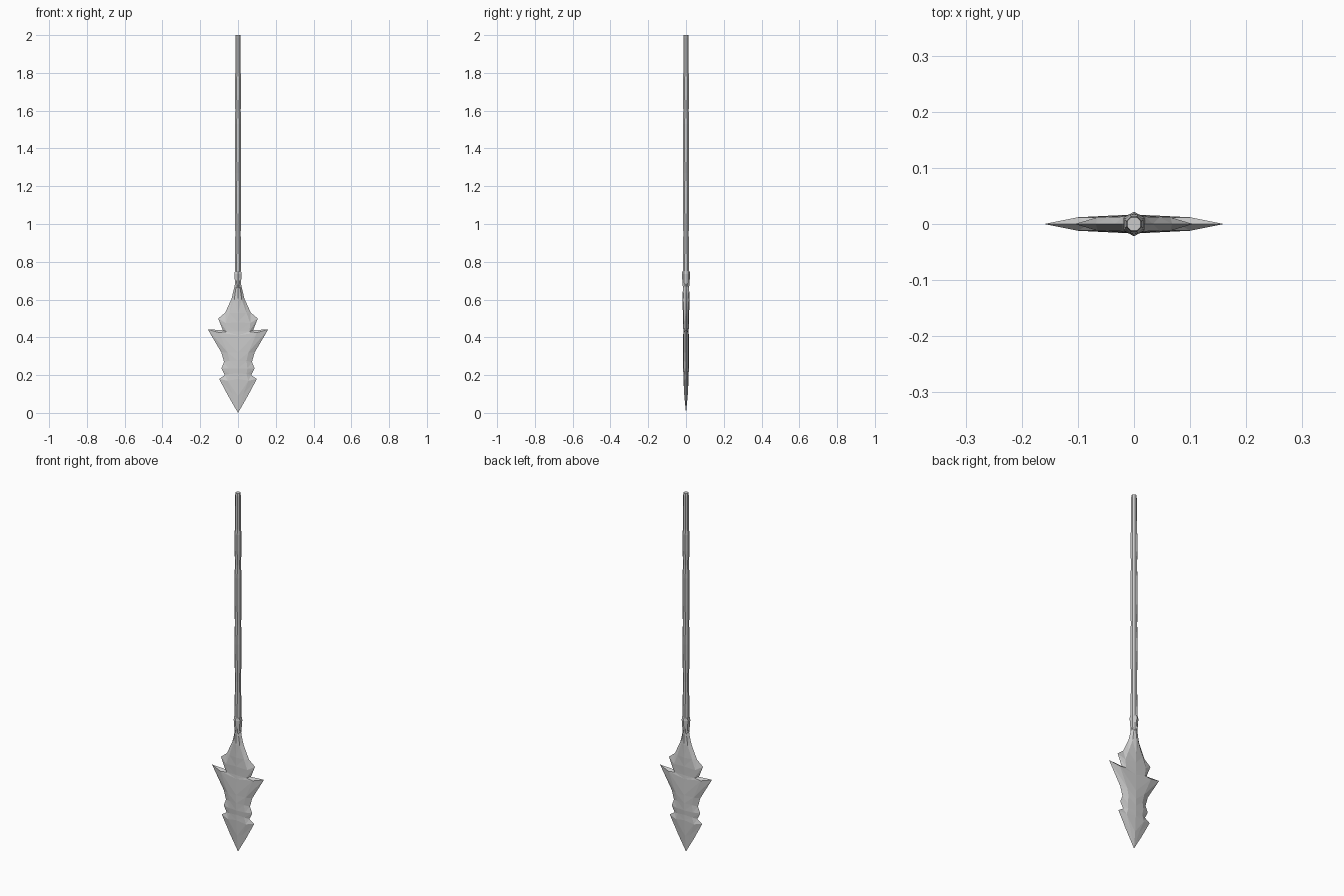
import bpy, math

if "Cube" in bpy.data.objects:
    bpy.data.objects.remove(bpy.data.objects["Cube"])

def make_object(name, verts, faces):
    mesh = bpy.data.meshes.new(name)
    mesh.from_pydata(verts, [], faces)
    mesh.update()
    obj = bpy.data.objects.new(name, mesh)
    bpy.context.collection.objects.link(obj)
    return obj

def lathe(name, profile, sides, turn):
    """Faceted column from (z, radius) rings with capped ends."""
    verts = [(r * math.cos(turn + 2 * math.pi * k / sides),
              r * math.sin(turn + 2 * math.pi * k / sides), z)
             for z, r in profile for k in range(sides)]
    faces = [(i * sides + k, i * sides + (k + 1) % sides,
              (i + 1) * sides + (k + 1) % sides, (i + 1) * sides + k)
             for i in range(len(profile) - 1) for k in range(sides)]
    n = len(verts)
    faces += [tuple(range(sides))[::-1], tuple(range(n - sides, n))]
    return make_object(name, verts, faces)

# Uneven wooden shaft with a square-ish eight-sided section
lathe("shaft", [(0.62, .014), (0.70, .018), (0.80, .018), (0.95, .0155), (1.03, .017),
                (1.16, .0185), (1.27, .0165), (1.38, .018), (1.53, .0185), (1.60, .0155),
                (1.68, .018), (1.77, .0185), (1.80, .0155), (1.985, .0145), (2.0, .013)],
      8, math.pi / 8)

# Binding collar above the blade
lathe("collar", [(0.645, .014), (0.68, .018), (0.735, .022), (0.75, .019)], 6, math.pi / 6)

# Barbed stone blade: quarter rows of
# (ridge z, ridge y, shoulder x, shoulder y, shoulder z, edge x, edge z)
rows = [
    (.00, .000, .000, .000, .00, .000, .00),
    (.09, .009, .028, .006, .10, .052, .09),
    (.18, .014, .055, .010, .17, .100, .18),
    (.21, .014, .045, .010, .205, .070, .20),
    (.235, .016, .050, .012, .235, .088, .235),
    (.275, .017, .045, .012, .275, .074, .27),
    (.32, .017, .055, .013, .32, .088, .32),
    (.41, .015, .100, .012, .425, .160, .442),
    (.43, .014, .060, .011, .43, .080, .438),
    (.48, .016, .065, .012, .475, .105, .50),
    (.53, .017, .045, .012, .53, .068, .53),
    (.60, .018, .020, .013, .60, .034, .605),
    (.655, .017, .012, .013, .655, .022, .655),
    (.69, .014, .008, .010, .69, .014, .69),
]
verts, faces = [], []
for rz, ry, sx, sy, sz, ex, ez in rows:
    verts += [(0, -ry, rz), (sx, -sy, sz), (ex, 0, ez), (sx, sy, sz),
              (0, ry, rz), (-sx, sy, sz), (-ex, 0, ez), (-sx, -sy, sz)]
for i in range(len(rows) - 1):
    for k in range(8):
        a, b = i * 8 + k, i * 8 + (k + 1) % 8
        # mirror the triangle diagonals so both halves match
        if k in (0, 1, 4, 5):
            faces += [(a, b, b + 8), (a, b + 8, a + 8)]
        else:
            faces += [(a, b, a + 8), (b, b + 8, a + 8)]
faces.append(tuple(range(len(verts) - 8, len(verts))))
blade = make_object("blade", verts, faces)

# Merge the collapsed tip ring
import bmesh
bm = bmesh.new()
bm.from_mesh(blade.data)
bmesh.ops.remove_doubles(bm, verts=bm.verts, dist=0.0001)
bmesh.ops.recalc_face_normals(bm, faces=bm.faces)
bm.to_mesh(blade.data)
bm.free()
